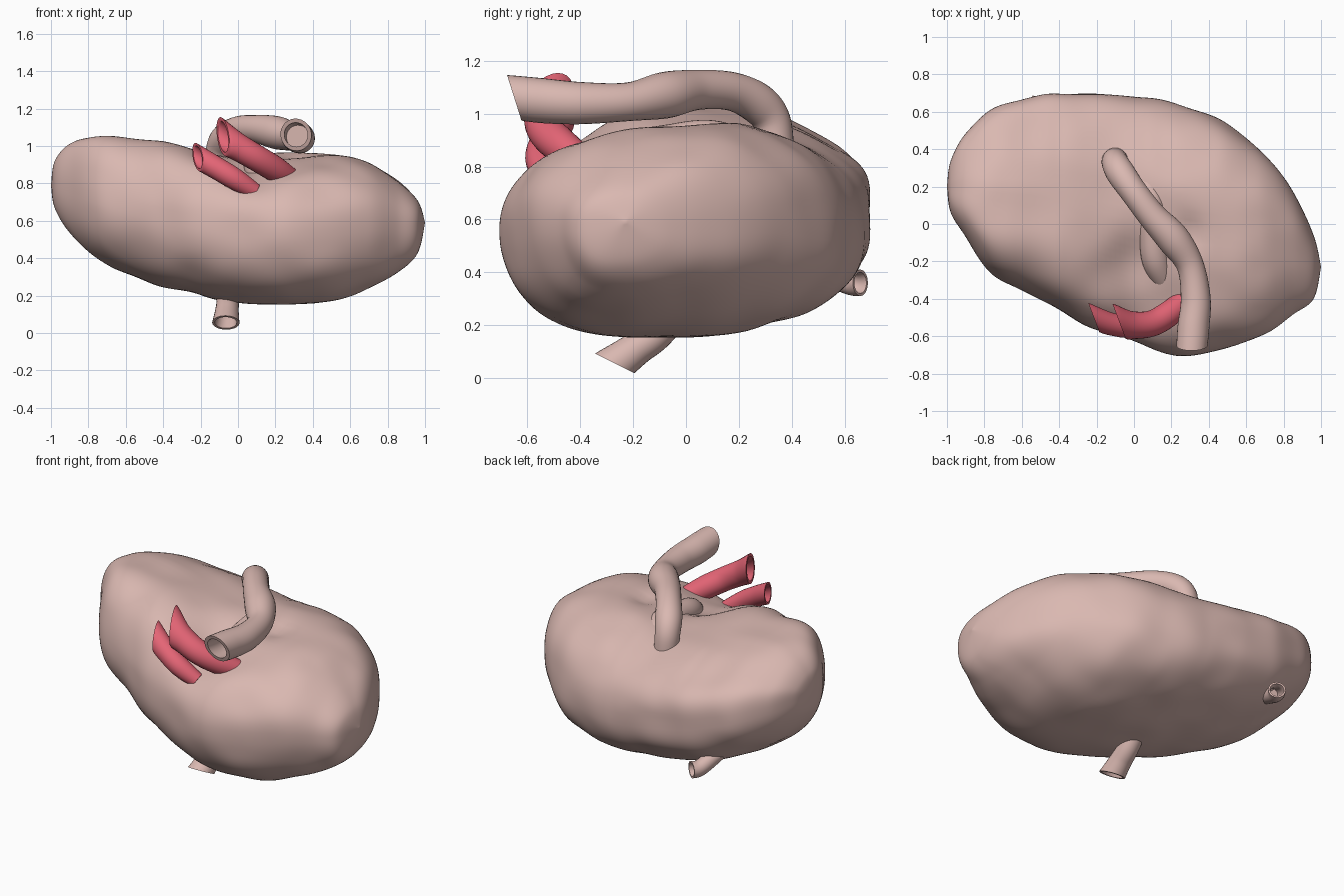
import bpy, bmesh, math
from mathutils import Vector, noise

if "Cube" in bpy.data.objects:
    bpy.data.objects.remove(bpy.data.objects["Cube"])


def material(name, rgb):
    m = bpy.data.materials.new(name)
    m.diffuse_color = (*rgb, 1)
    m.use_nodes = True
    m.node_tree.nodes["Principled BSDF"].inputs["Base Color"].default_value = m.diffuse_color
    return m


tissue = material("pale_tissue", (0.70, 0.48, 0.44))
red = material("vessel_red", (0.78, 0.13, 0.18))


def spline(rows, steps):
    """Catmull-Rom through rows of any width."""
    out, n = [], len(rows)
    for i in range(n - 1):
        a, b, c, d = (rows[max(i - 1, 0)], rows[i], rows[i + 1], rows[min(i + 2, n - 1)])
        for s in range(steps):
            t = s / steps
            out.append([0.5 * (2 * q + (r - p) * t + (2 * p - 5 * q + 4 * r - u) * t * t
                        + (3 * q - p - 3 * r + u) * t ** 3) for p, q, r, u in zip(a, b, c, d)])
    out.append(list(rows[-1]))
    return out


def skin(name, rings, mat):
    """Bridge equal rings, close the last ring and the first, smooth shade."""
    bm = bmesh.new()
    vr = [[bm.verts.new(p) for p in r] for r in rings]
    n = len(vr[0])
    for a, b in zip(vr, vr[1:]):
        for i in range(n):
            bm.faces.new((a[i], a[(i + 1) % n], b[(i + 1) % n], b[i]))
    bm.faces.new(vr[0][::-1])
    bm.faces.new(vr[-1])
    bmesh.ops.remove_doubles(bm, verts=bm.verts, dist=0.0005)
    bmesh.ops.recalc_face_normals(bm, faces=bm.faces)
    me = bpy.data.meshes.new(name)
    bm.to_mesh(me)
    bm.free()
    ob = bpy.data.objects.new(name, me)
    bpy.context.collection.objects.link(ob)
    me.materials.append(mat)
    bpy.context.view_layer.objects.active = ob
    bpy.ops.object.select_all(action='DESELECT')
    ob.select_set(True)
    bpy.ops.object.shade_smooth_by_angle(angle=math.radians(45))
    return ob


def vessel(name, rows, mat=tissue, face=None, wall=0.2, depth=0.14, sides=28):
    """Tube along rows of (x, y, z, radius), hollow at its first point and cut there
    square to the face direction."""
    path = spline(rows, 8)
    pts = [Vector(p[:3]) for p in path]
    outer, inner, run = [], [], 0
    side = None
    for i, p in enumerate(pts):
        d = (pts[min(i + 1, len(pts) - 1)] - pts[max(i - 1, 0)]).normalized()
        if side is None:
            side = d.cross(Vector((0.2, 0.3, 1))).normalized()
        side = (side - d * side.dot(d)).normalized()
        up = d.cross(side)
        run += (p - pts[i - 1]).length if i else 0
        fade = max(0, 1 - run / 0.2)

        def ring(r):
            out = []
            for k in range(sides):
                a = 2 * math.pi * k / sides
                off = (side * math.cos(a) + up * math.sin(a)) * r
                if face:
                    f = Vector(face)
                    off -= d * (off.dot(f) / d.dot(f)) * fade
                out.append(p + off)
            return out
        outer.append(ring(path[i][3]))
        if run < depth:
            inner.append(ring(path[i][3] * (1 - wall)))
    return skin(name, inner[::-1] + outer, mat)


# Gland body: x, y min, y max, z bottom, z top
sections = [
    (-1.0, 0.2, 0.2, 0.79, 0.79), (-0.98, 0.06, 0.34, 0.67, 0.91),
    (-0.9, -0.07, 0.48, 0.54, 0.99), (-0.75, -0.27, 0.61, 0.41, 1.035),
    (-0.5, -0.40, 0.69, 0.28, 1.02), (-0.25, -0.54, 0.70, 0.22, 0.98),
    (0.0, -0.63, 0.68, 0.17, 0.94), (0.25, -0.70, 0.63, 0.15, 0.95),
    (0.5, -0.66, 0.53, 0.17, 0.945), (0.7, -0.58, 0.36, 0.245, 0.91),
    (0.85, -0.48, 0.18, 0.33, 0.82), (0.96, -0.40, -0.06, 0.43, 0.71),
    (1.0, -0.23, -0.23, 0.59, 0.59)]
# Surface hollows and swells on the top: x, y, reach, height
hollows = [(-0.02, -0.22, 0.17, -0.07), (0.3, -0.05, 0.08, -0.035),
           (0.12, -0.5, 0.2, -0.05), (0.3, 0.2, 0.2, 0.015)]
rings = []
for x, y0, y1, z0, z1 in spline(sections, 10):
    ring = []
    cy, cz, hy, hz = (y0 + y1) / 2, (z0 + z1) / 2, (y1 - y0) / 2, (z1 - z0) / 2
    left = min(1, max(0, (0.1 - x) / 0.5))
    for k in range(112):
        a = 2 * math.pi * k / 112
        c, s = math.cos(a), math.sin(a)
        y = cy + hy * math.copysign(abs(c) ** 0.82, c)
        z = cz + hz * math.copysign(abs(s) ** 0.82, s)
        # the left lobe slopes down to the back, the right one to the front
        tilt = 0.03 - 0.15 * left if s > 0 else 0.05
        z += min(1, hz / 0.3) * tilt * s * s * c
        if s > 0:
            for hx, hyy, reach, h in hollows:
                z += s * h * math.exp(-((x - hx) ** 2 + (y - hyy) ** 2) / reach ** 2)
        p = Vector((x, y, z))
        size = min(1, hz / 0.3)
        bump = 0.016 * size * noise.noise(p * 4.5 + Vector((3, 1, 7)))
        ring.append(p + Vector((0, c, s)) * bump)
    rings.append(ring)
skin("gland_body", rings, tissue)

# Long duct arching over the top
vessel("upper_duct", [
    (0.31, -0.65, 1.06, 0.083), (0.318, -0.55, 1.05, 0.085), (0.33, -0.4, 1.04, 0.08),
    (0.3, -0.22, 1.045, 0.073), (0.21, -0.08, 1.07, 0.088), (0.1, 0.04, 1.09, 0.076),
    (0.0, 0.17, 1.085, 0.073), (-0.07, 0.27, 1.04, 0.077),
    (-0.1, 0.325, 0.97, 0.072), (-0.1, 0.34, 0.85, 0.07)], face=(0, -0.95, -0.3), wall=0.25)

# Partly sunken duct beneath the arch
vessel("sunken_duct", [
    (0.04, 0.28, 0.86, 0.06), (0.1, 0.1, 0.91, 0.065), (0.1, -0.06, 0.89, 0.07),
    (0.12, -0.2, 0.855, 0.075), (0.18, -0.33, 0.79, 0.06)])

# Pair of red vessels at the front
vessel("large_red_vessel", [
    (-0.08, -0.52, 1.05, 0.08), (0.0, -0.54, 0.995, 0.073), (0.1, -0.53, 0.935, 0.07),
    (0.2, -0.47, 0.875, 0.068), (0.3, -0.38, 0.81, 0.055)], red, face=(-0.93, -0.35, 0))
vessel("small_red_vessel", [
    (-0.215, -0.5, 0.94, 0.062), (-0.12, -0.535, 0.885, 0.06), (-0.02, -0.55, 0.825, 0.058),
    (0.09, -0.53, 0.755, 0.045)], red, face=(-0.93, -0.35, 0))

# Short outlets underneath and at the back
vessel("lower_outlet", [
    (-0.065, -0.27, 0.055, 0.073), (-0.06, -0.19, 0.11, 0.064),
    (-0.055, -0.11, 0.165, 0.06), (-0.05, -0.03, 0.26, 0.06)], face=(0, -0.45, -0.9))
vessel("back_outlet", [
    (-0.5, 0.66, 0.36, 0.05), (-0.53, 0.61, 0.365, 0.047), (-0.57, 0.47, 0.43, 0.047)])
